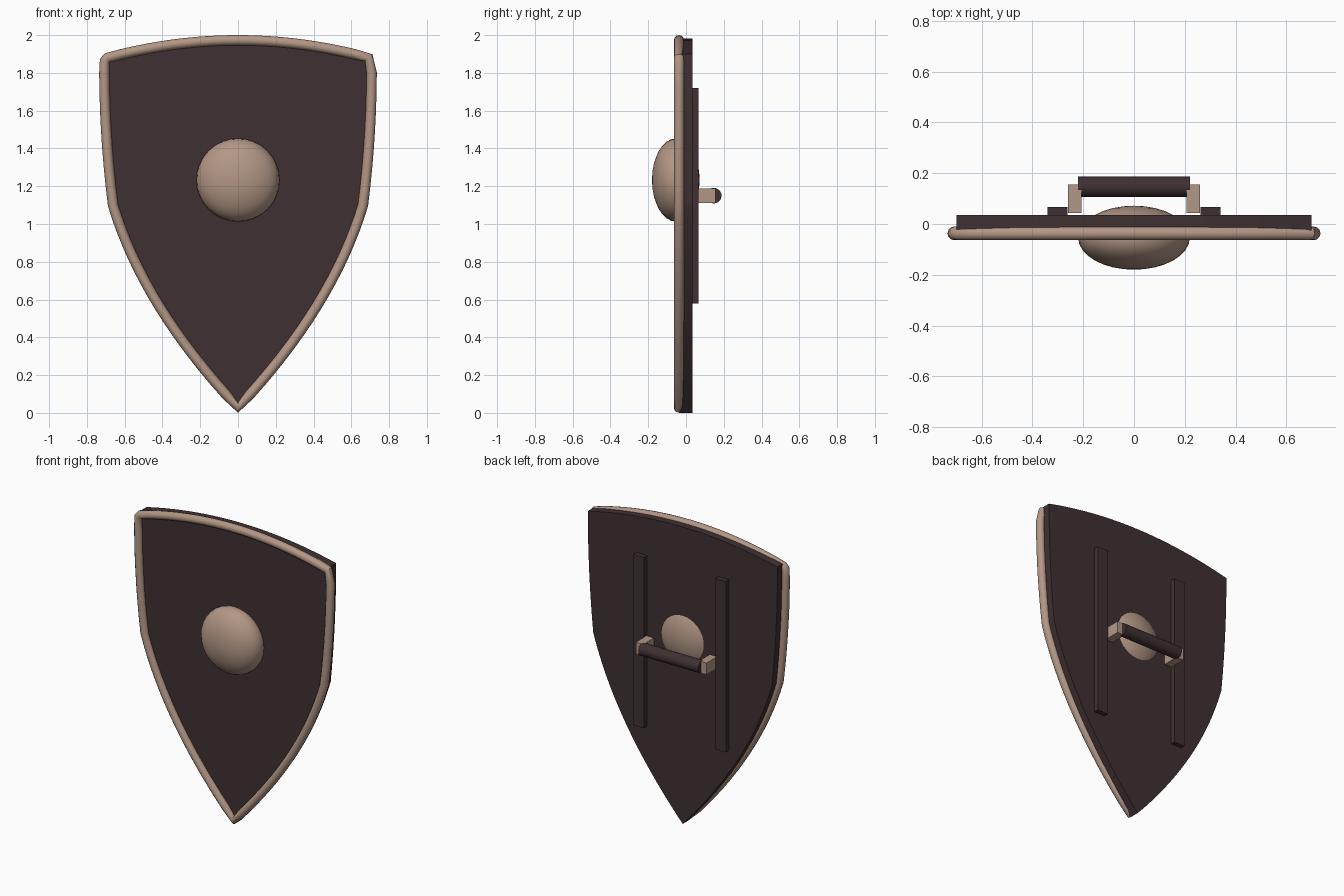
import bpy, bmesh, math
from mathutils import Vector

if "Cube" in bpy.data.objects:
    bpy.data.objects.remove(bpy.data.objects["Cube"])


def material(name, rgb):
    m = bpy.data.materials.new(name)
    m.diffuse_color = (*rgb, 1)
    m.use_nodes = True
    m.node_tree.nodes["Principled BSDF"].inputs["Base Color"].default_value = m.diffuse_color
    return m


DARK = material("dark brown wood", (0.050, 0.030, 0.032))
TAN = material("tan metal", (0.45, 0.31, 0.235))


def quad(a, b, c, n):
    """Points of a quadratic curve, without its last point."""
    a, b, c = Vector(a), Vector(b), Vector(c)
    return [a * (1 - t) ** 2 + b * 2 * t * (1 - t) + c * t * t
            for t in (i / n for i in range(n))]


def finish(ob, name, mat, smooth=False):
    ob.name = name
    ob.data.materials.clear()
    ob.data.materials.append(mat)
    if smooth:
        bpy.ops.object.select_all(action='DESELECT')
        ob.select_set(True)
        bpy.context.view_layer.objects.active = ob
        bpy.ops.object.shade_smooth_by_angle(angle=math.radians(40))
    return ob


def box(name, mat, x, y, z):
    """Box from (min, max) ranges on each axis."""
    r = (x, y, z)
    bpy.ops.mesh.primitive_cube_add(size=1, location=[(a + b) / 2 for a, b in r])
    ob = bpy.context.object
    ob.scale = [b - a for a, b in r]
    bpy.ops.object.transform_apply(location=False, rotation=False, scale=True)
    return finish(ob, name, mat)


# panel: heater outline with arched top, gently bowed sides and pointed foot
top = quad((-0.70, 1.90), (0, 2.062), (0.70, 1.90), 20)
side = quad((0.70, 1.90), (0.70, 1.5), (0.66, 1.10), 8)
lower = quad((0.66, 1.10), (0.50, 0.55), (0, 0), 16)
right = side + lower
outline = top + right + [Vector((0, 0))]
outline += [Vector((-p.x, p.y)) for p in reversed(right[1:])]
bm = bmesh.new()
face = bm.faces.new([bm.verts.new((p.x, -0.037, p.y)) for p in outline])
ext = bmesh.ops.extrude_face_region(bm, geom=[face])
bmesh.ops.translate(bm, vec=(0, 0.072, 0),
                    verts=[v for v in ext["geom"] if isinstance(v, bmesh.types.BMVert)])
bmesh.ops.recalc_face_normals(bm, faces=bm.faces)
mesh = bpy.data.meshes.new("panel")
bm.to_mesh(mesh)
bm.free()
panel = bpy.data.objects.new("panel", mesh)
bpy.context.collection.objects.link(panel)
finish(panel, "panel", DARK)

# rim: round tube along the front edge, cut short at the top right corner
rim_top = quad((-0.692, 1.880), (0, 2.066), (0.692, 1.880), 20)
rim_side = quad((0.708, 1.80), (0.706, 1.45), (0.662, 1.10), 7)
rim_low = quad((0.662, 1.10), (0.50, 0.56), (0, 0.028), 16)
half = rim_side + rim_low
path = rim_top + [Vector((0.692, 1.880))] + half + [Vector((0, 0.028))]
path += [Vector((-p.x, p.y)) for p in reversed(half)] + [Vector((-0.706, 1.864))]
curve = bpy.data.curves.new("rim", 'CURVE')
curve.dimensions = '3D'
curve.bevel_depth = 0.027
curve.bevel_resolution = 4
spline = curve.splines.new('POLY')
spline.points.add(len(path) - 1)
for pt, p in zip(spline.points, path):
    pt.co = (p.x, -0.037, p.y, 1)
spline.use_cyclic_u = True
rim = bpy.data.objects.new("rim", curve)
bpy.context.collection.objects.link(rim)
bpy.ops.object.select_all(action='DESELECT')
rim.select_set(True)
bpy.context.view_layer.objects.active = rim
bpy.ops.object.convert(target='MESH')
finish(bpy.context.object, "rim", TAN, True)

# boss: flattened dome that passes through the panel
bpy.ops.mesh.primitive_uv_sphere_add(segments=32, ring_count=16, radius=1,
                                     location=(0, -0.054, 1.233),
                                     rotation=(math.pi / 2, 0, 0))
boss = bpy.context.object
boss.scale = (0.22, 0.22, 0.126)
bpy.ops.object.transform_apply(location=False, rotation=True, scale=True)
finish(boss, "boss", TAN, True)

# back battens and grip brackets, one of each per side
for s, label in ((-1, "left"), (1, "right")):
    box(label + "_batten", DARK, sorted((s * 0.263, s * 0.341)), (0.033, 0.067), (0.58, 1.72))
    box(label + "_grip_bracket", TAN, sorted((s * 0.206, s * 0.261)), (0.043, 0.156), (1.111, 1.189))

# grip bar
bpy.ops.mesh.primitive_cylinder_add(vertices=24, radius=0.041, depth=0.44,
                                    location=(0, 0.147, 1.15),
                                    rotation=(0, math.pi / 2, 0))
bpy.ops.object.transform_apply(location=False, rotation=True, scale=True)
finish(bpy.context.object, "grip_bar", DARK, True)
